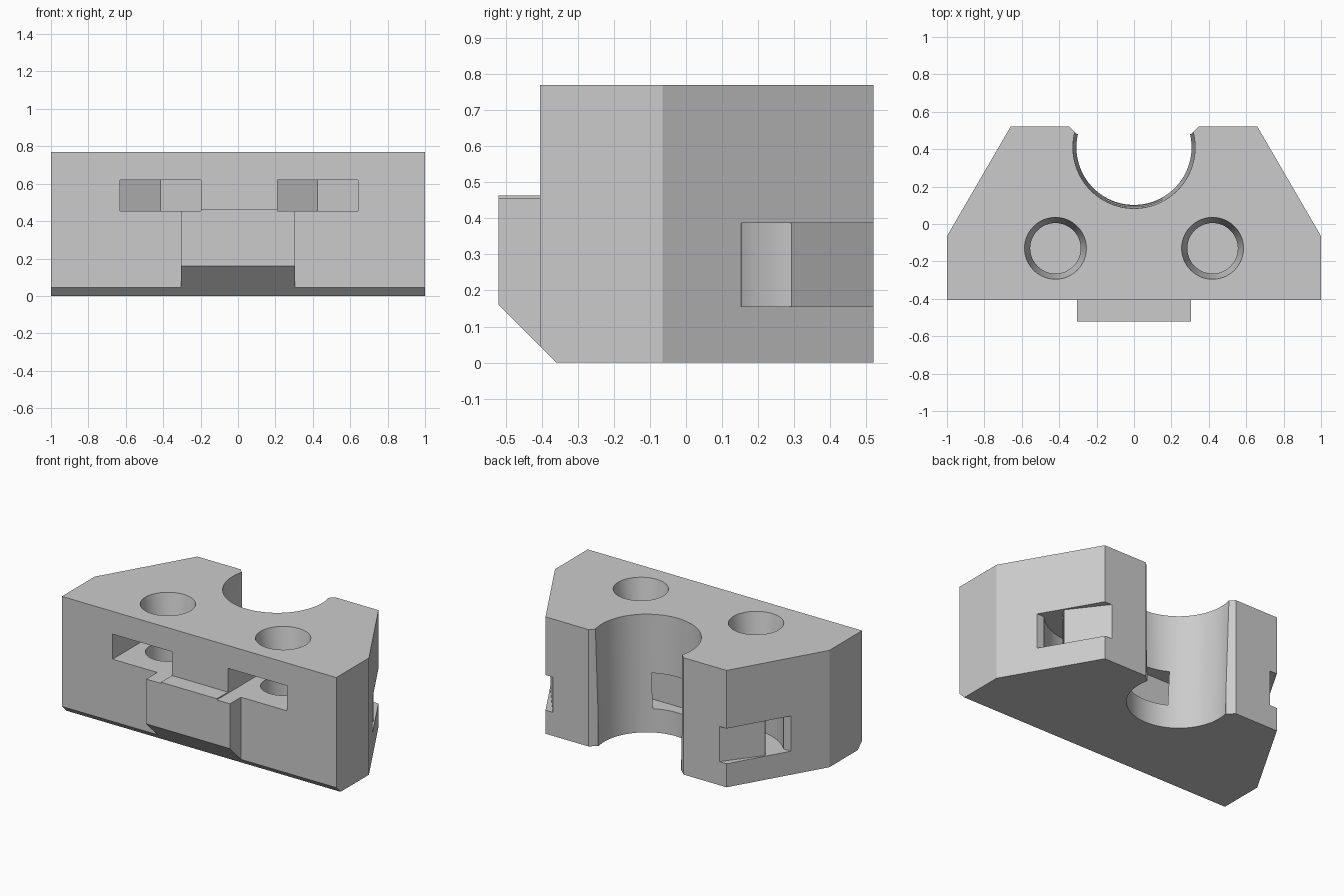
import bpy, bmesh
from math import sin, cos, radians, tau

cube = bpy.data.objects.get("Cube")
if cube:
    bpy.data.objects.remove(cube, do_unlink=True)


def loft(name, bottom, top):
    """Closed solid between two matching loops of 3D points."""
    bm = bmesh.new()
    a = [bm.verts.new(p) for p in bottom]
    b = [bm.verts.new(p) for p in top]
    bm.faces.new(a)
    bm.faces.new(b)
    n = len(a)
    for i in range(n):
        j = (i + 1) % n
        bm.faces.new((a[i], a[j], b[j], b[i]))
    bmesh.ops.recalc_face_normals(bm, faces=bm.faces)
    mesh = bpy.data.meshes.new(name)
    bm.to_mesh(mesh)
    bm.free()
    obj = bpy.data.objects.new(name, mesh)
    bpy.context.scene.collection.objects.link(obj)
    return obj


def prism(name, outline, z0, z1):
    return loft(name, [(x, y, z0) for x, y in outline], [(x, y, z1) for x, y in outline])


def ring(cx, cy, r, n, start=0.0):
    return [(cx + r * cos(start + tau * i / n), cy + r * sin(start + tau * i / n)) for i in range(n)]


def cone(name, cx, cy, r0, r1, z0, z1, n=64):
    return loft(name, [(x, y, z0) for x, y in ring(cx, cy, r0, n)],
                [(x, y, z1) for x, y in ring(cx, cy, r1, n)])


def arc(cx, cy, r, a0, a1, n=16):
    angles = [radians(a0 + (a1 - a0) * i / n) for i in range(n + 1)]
    return [(cx + r * cos(a), cy + r * sin(a)) for a in angles]


def mirrored(half):
    return half + [(-x, y) for x, y in reversed(half)]


def combine(target, tool, operation="DIFFERENCE"):
    mod = target.modifiers.new(tool.name, "BOOLEAN")
    mod.operation = operation
    mod.solver = "EXACT"
    mod.object = tool
    bpy.context.view_layer.objects.active = target
    bpy.ops.object.modifier_apply(modifier=mod.name)
    bpy.data.objects.remove(tool, do_unlink=True)


HEIGHT = 0.77
BORE_Y = 0.41

# Block with slanted rear corners, plus the front locating key
block = prism("clamp_block", mirrored([(1, -0.405), (1, -0.065), (0.66, 0.52)]), -0.1, HEIGHT)
key = prism("front_key", mirrored([(0.305, -0.52), (0.305, -0.2)]), -0.05, 0.463)
combine(block, key, "UNION")

# Flat underside and the bevel along its front edge
underside = [(-0.7, 0.34), (-0.36, 0), (1, 0), (1, -0.3), (-0.7, -0.3)]
combine(block, loft("underside_cutter", [(-1.5, y, z) for y, z in underside],
                    [(1.5, y, z) for y, z in underside]))

# Slightly tapered rod bore, open at the back with a flared mouth
combine(block, cone("bore_cutter", 0, BORE_Y, 0.303, 0.33, -0.2, 0.9, 96))
combine(block, prism("mouth_cutter", mirrored([(0.305, 0.48), (0.375, 0.55)]), -0.2, 0.9))

# Curved strap channel from one slanted side to the other
channel = (arc(0.53, 0.415, 0.28, -90, -26)
           + [(0.607, 0.52), (0.584, 0.55), (1.1, 0.55), (1.1, 0.15)]
           + arc(0.53, 0.415, 0.39, -42, -90))
combine(block, prism("strap_channel_cutter", mirrored(channel), 0.155, 0.387))

# Screw holes with tapered entries, and nut slots that open at the front
for side in (-1, 1):
    x, y = side * 0.42, -0.13
    combine(block, cone("screw_hole_cutter", x, y, 0.135, 0.135, 0.28, 0.7))
    combine(block, cone("screw_entry_cutter", x, y, 0.135, 0.1695, 0.62, 0.79))
    nut = 0.216
    x += 0.006
    pocket = [(x - nut, -0.7), (x + nut, -0.7), (x + nut, y + nut * 0.577),
              (x, y + nut * 1.155), (x - nut, y + nut * 0.577)]
    combine(block, prism("nut_slot_cutter", pocket, 0.455, 0.62))

# One plain grey colour
grey = bpy.data.materials.new("plain_grey")
grey.use_nodes = True
colour = (0.6, 0.6, 0.6, 1)
grey.diffuse_color = colour
grey.node_tree.nodes["Principled BSDF"].inputs["Base Color"].default_value = colour
block.data.materials.clear()
block.data.materials.append(grey)
for poly in block.data.polygons:
    poly.material_index = 0

bpy.ops.object.select_all(action="DESELECT")
block.select_set(True)
bpy.context.view_layer.objects.active = block
bpy.ops.object.shade_smooth_by_angle(angle=radians(25))
